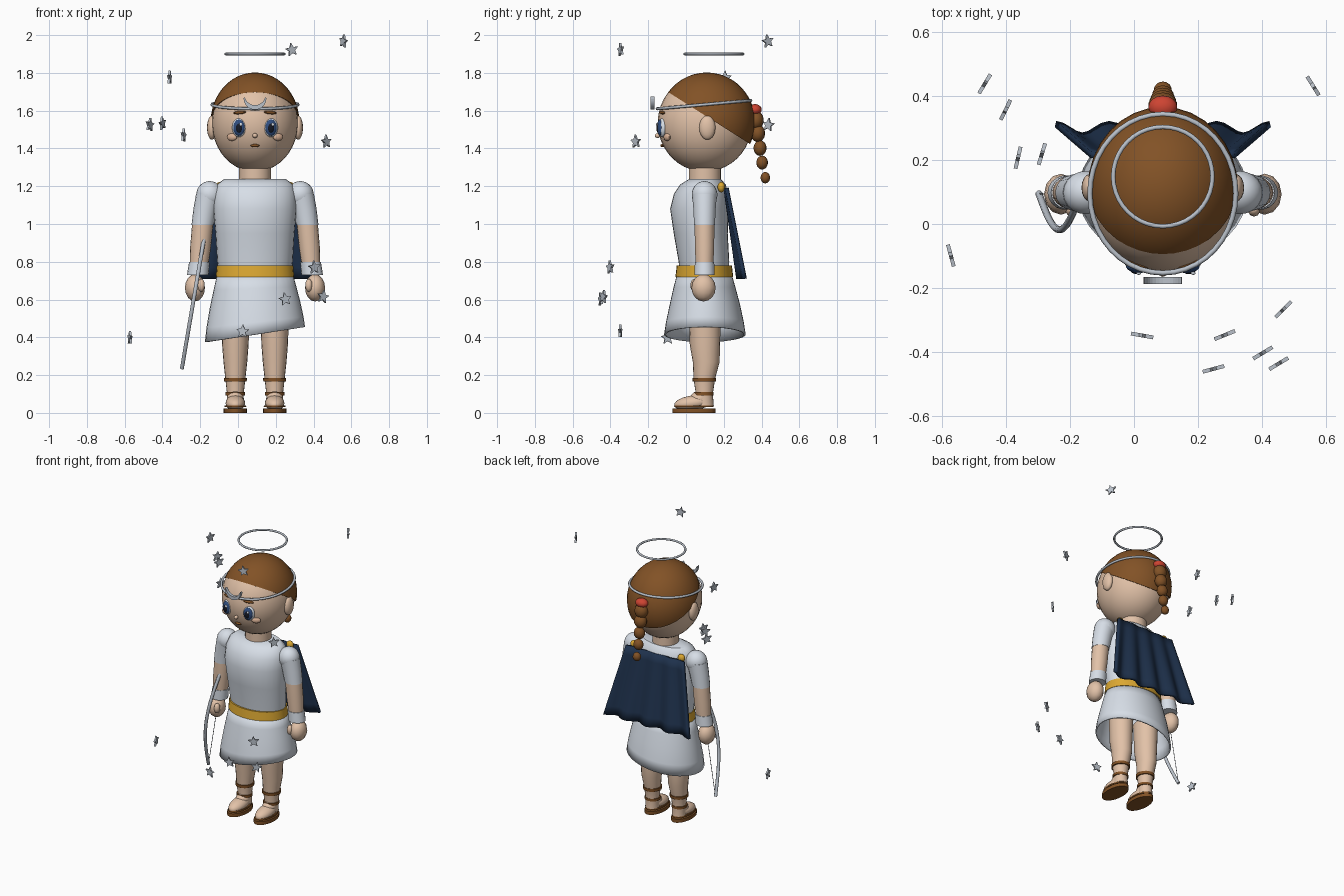
import bpy, bmesh, math
from mathutils import Matrix, Vector, Euler

if "Cube" in bpy.data.objects:
    bpy.data.objects.remove(bpy.data.objects["Cube"])

CX = 0.09  # the figure's mirror plane


def material(name, r, g, b):
    m = bpy.data.materials.new(name)
    lin = [((c / 255 + 0.055) / 1.055) ** 2.4 for c in (r, g, b)]
    m.diffuse_color = (*lin, 1)
    m.use_nodes = True
    m.node_tree.nodes["Principled BSDF"].inputs["Base Color"].default_value = m.diffuse_color
    return m


SKIN = material("skin", 226, 194, 168)
BLUSH = material("blush", 218, 178, 150)
HAIR = material("chestnut brown", 130, 82, 38)
CLOTH = material("white cloth", 216, 223, 232)
NAVY = material("navy cloth", 30, 49, 76)
GOLD = material("gold", 220, 168, 50)
SILVER = material("silver", 186, 193, 202)
RED = material("red", 206, 68, 50)
IRIS = material("iris blue", 48, 78, 128)
DARK = material("pupil dark", 20, 24, 36)


def finish(bm, name, mat, angle=40):
    bmesh.ops.recalc_face_normals(bm, faces=bm.faces)
    me = bpy.data.meshes.new(name)
    bm.to_mesh(me)
    bm.free()
    me.materials.append(mat)
    ob = bpy.data.objects.new(name, me)
    bpy.context.collection.objects.link(ob)
    if angle:
        bpy.ops.object.select_all(action='DESELECT')
        ob.select_set(True)
        bpy.context.view_layer.objects.active = ob
        bpy.ops.object.shade_smooth_by_angle(angle=math.radians(angle))
    return ob


def ball(name, loc, radii, mat, seg=20, rot=(0, 0, 0), angle=40):
    bm = bmesh.new()
    bmesh.ops.create_uvsphere(bm, u_segments=seg, v_segments=max(6, seg * 2 // 3), radius=1)
    bm.transform(Matrix.LocRotScale(Vector(loc), Euler(rot), Vector(radii)))
    return finish(bm, name, mat, angle)


def loft(name, rings, mat, seg=24, caps=True, slant=0):
    """Skin elliptical rings (cx, cy, z, rx, ry); slant tilts the last ring along x."""
    bm = bmesh.new()
    loops = []
    for i, (cx, cy, z, rx, ry) in enumerate(rings):
        k = slant * i / (len(rings) - 1)
        loop = []
        for j in range(seg):
            a = math.tau * j / seg
            dx = rx * math.cos(a)
            loop.append(bm.verts.new((cx + dx, cy + ry * math.sin(a), z + k * dx)))
        loops.append(loop)
    for a, b in zip(loops, loops[1:]):
        for j in range(seg):
            bm.faces.new((a[j], a[(j + 1) % seg], b[(j + 1) % seg], b[j]))
    if caps:
        bm.faces.new(loops[0])
        bm.faces.new(loops[-1])
    return finish(bm, name, mat)


def tube(name, pts, r, mat, cyclic=False):
    cu = bpy.data.curves.new(name, 'CURVE')
    cu.dimensions = '3D'
    cu.bevel_depth, cu.bevel_resolution, cu.use_fill_caps = r, 2, True
    sp = cu.splines.new('POLY')
    sp.points.add(len(pts) - 1)
    for p, co in zip(sp.points, pts):
        p.co = (*co, 1)
    sp.use_cyclic_u = cyclic
    sp.use_smooth = True
    cu.materials.append(mat)
    ob = bpy.data.objects.new(name, cu)
    bpy.context.collection.objects.link(ob)


def plate(name, outline, depth, mat, mtx):
    """Extrude an x-z outline along y, centred, then place it."""
    bm = bmesh.new()
    face = bm.faces.new([bm.verts.new((x, -depth / 2, z)) for x, z in outline])
    ext = bmesh.ops.extrude_face_region(bm, geom=[face])
    verts = [v for v in ext['geom'] if isinstance(v, bmesh.types.BMVert)]
    bmesh.ops.translate(bm, verts=verts, vec=(0, depth, 0))
    bm.transform(mtx)
    return finish(bm, name, mat, 0)


# head and neck
ball("head", (CX, 0.1, 1.535), (0.228, 0.25, 0.258), SKIN, 32)
loft("neck", [(CX, 0.1, 1.2, 0.085, 0.085), (CX, 0.1, 1.34, 0.085, 0.085)], SKIN)

# hair cap, cut by a plane sloping down to the nape
bm = bmesh.new()
bmesh.ops.create_uvsphere(bm, u_segments=32, v_segments=24, radius=1)
bm.transform(Matrix.LocRotScale(Vector((CX, 0.11, 1.54)), None, Vector((0.235, 0.256, 0.262))))
bmesh.ops.bisect_plane(bm, geom=bm.verts[:] + bm.edges[:] + bm.faces[:], dist=1e-5,
                       plane_co=(CX, 0.1, 1.575), plane_no=(0, 0.634, 1), clear_inner=True)
bmesh.ops.holes_fill(bm, edges=[e for e in bm.edges if e.is_boundary], sides=0)
finish(bm, "hair_cap", HAIR)

# braid with its tie
ball("braid_tie", (CX, 0.365, 1.605), (0.045, 0.036, 0.03), RED, 16)
for i, (y, z, r) in enumerate([(0.37, 1.55, .046), (0.38, 1.48, .043), (0.392, 1.402, .038),
                               (0.403, 1.325, .034), (0.42, 1.245, .028)]):
    ball(f"braid_bead_{i}", (CX, y, z), (r, r * 0.9, r * 1.08), HAIR, 14)

# face
ball("nose", (CX, -0.15, 1.468), (0.013, 0.015, 0.013), SKIN, 12)
ball("mouth", (CX, -0.126, 1.415), (0.024, 0.01, 0.008), HAIR, 12)
for s in (-1, 1):
    x = CX + s * 0.085
    ball("eye_white", (x, -0.126, 1.51), (0.038, 0.02, 0.05), CLOTH, 20, (0, 0, s * 0.3))
    ball("iris", (x, -0.137, 1.51), (0.031, 0.016, 0.043), IRIS, 20, (0, 0, s * 0.25))
    ball("pupil", (x, -0.146, 1.508), (0.019, 0.01, 0.027), DARK, 16, (0, 0, s * 0.25))
    ball("eye_glint", (x + 0.01, -0.154, 1.527), (0.008, 0.005, 0.009), CLOTH, 10)
    ball("brow", (CX + s * 0.08, -0.126, 1.59), (0.036, 0.014, 0.009), HAIR, 12, (0, s * 0.08, s * 0.3))
    ball("cheek", (CX + s * 0.122, -0.1, 1.46), (0.03, 0.014, 0.02), BLUSH, 14, (0, 0, s * 0.5))
    ball("ear", (CX + s * 0.228, 0.113, 1.51), (0.026, 0.043, 0.064), SKIN, 16)

# headband, crescent and halo
ang = [math.tau * i / 40 for i in range(40)]
tube("headband", [(CX + .228 * math.cos(a), .095 + .248 * math.sin(a), 1.632 + .022 * math.sin(a))
                  for a in ang], 0.008, SILVER, True)
tube("halo", [(CX + .155 * math.cos(a), .148 + .155 * math.sin(a), 1.9) for a in ang],
     0.007, SILVER, True)
outer = [math.radians(170 + 200 * i / 16) for i in range(17)]
inner = [math.radians(350 - 160 * i / 14) for i in range(1, 14)]
moon = [(.06 * math.cos(a), .06 * math.sin(a)) for a in outer]
moon += [(.056 * math.cos(a), .02 + .056 * math.sin(a)) for a in inner]
plate("crescent", moon, 0.022, SILVER, Matrix.Translation((CX, -0.177, 1.665)))

# tunic, skirt and belt
loft("tunic", [(CX, .097, .73, .19, .13), (CX, .095, .8, .2, .134), (CX, .078, .95, .209, .143),
               (CX, .07, 1.08, .22, .154), (CX, .08, 1.16, .217, .144), (CX, .09, 1.21, .2, .12),
               (CX, .1, 1.237, .165, .085)], CLOTH, 32)
skirt = loft("skirt", [(CX, .097, .745, .198, .142), (CX, .098, .66, .219, .165), (CX, .1, .57, .24, .187),
                       (CX, .1, .48, .257, .206), (CX, .1, .415, .265, .216)], CLOTH, 36, False, 0.15)
mod = skirt.modifiers.new("thickness", 'SOLIDIFY')
mod.thickness, mod.offset = 0.01, -1
loft("belt", [(CX, .097, .72, .207, .153), (CX, .097, .78, .202, .146)], GOLD, 32)

for s in (-1, 1):
    # arm
    def at(off, z, rx, ry=None, y=0.098, s=s):
        return (CX + s * off, y, z, rx, ry or rx)
    ball("shoulder", (CX + s * .24, .098, 1.155), (.071, .068, .072), CLOTH, 20)
    loft("sleeve", [at(.242, 1.16, .07, .067), at(.262, 1.08, .064, .06), at(.277, .995, .059, .056)],
         CLOTH, 18)
    loft("forearm", [at(.277, 1.0, .056, .053), at(.288, .88, .055, .052), at(.3, .74, .047, .045)],
         SKIN, 18)
    loft("cuff", [at(.294, .8, .055, .052), at(.303, .73, .057, .054)], CLOTH, 18)
    ball("hand", (CX + s * .318, .093, .662), (.053, .064, .072), SKIN, 12)
    ball("thumb", (CX + s * .285, .045, .675), (.02, .022, .035), SKIN, 10)
    ball("shoulder_pin", (CX + s * .185, .187, 1.195), (.026, .02, .028), GOLD, 14)

    # leg, foot and sandal
    def lg(cy, z, rx, ry, s=s):
        return (CX + s * .104, cy, z, rx, ry)
    loft("leg", [lg(.1, .56, .078, .086), lg(.1, .36, .07, .08), lg(.107, .27, .063, .071),
                 lg(.097, .18, .053, .057), lg(.097, .1, .044, .045), lg(.097, .04, .045, .05)], SKIN, 20)
    ball("foot", (CX + s * .104, .035, .052), (.052, .098, .04), SKIN, 18, (0.12, 0, 0))
    ball("instep", (CX + s * .104, .075, .075), (.045, .06, .045), SKIN, 16, (0.4, 0, 0))
    loft("sole", [lg(.042, 0, .062, .113), lg(.042, .024, .062, .113)], HAIR, 20)
    loft("sole_band", [lg(.042, .03, .058, .105), lg(.042, .04, .057, .103)], HAIR, 20)
    loft("ankle_strap", [lg(.094, .093, .052, .052), lg(.094, .11, .052, .052)], HAIR, 20)
    loft("calf_strap", [lg(.097, .166, .06, .062), lg(.097, .186, .061, .063)], HAIR, 20)

# cape: widening folded sheet hung behind the shoulders
bm = bmesh.new()
NU, NV = 32, 8
grid = []
for j in range(NV + 1):
    v = j / NV
    row = []
    for i in range(NU + 1):
        u = 2 * i / NU - 1
        fold = (0.004 + 0.014 * v) * math.cos(u * math.pi * 4)
        row.append(bm.verts.new((CX + u * (.225 + .11 * v), .212 + .082 * v + fold, 1.19 - .48 * v)))
    grid.append(row)
for j in range(NV):
    for i in range(NU):
        bm.faces.new((grid[j][i], grid[j][i + 1], grid[j + 1][i + 1], grid[j + 1][i]))
cape = finish(bm, "cape", NAVY)
mod = cape.modifiers.new("thickness", 'SOLIDIFY')
mod.thickness, mod.offset = 0.02, 0

# bow and string
top, low = Vector((-.17, .085, .98)), Vector((-.297, .095, .235))
bow = []
for i in range(25):
    t = i / 24
    bow.append(top.lerp(low, t) + Vector((0, -.108 * math.sin(math.pi * t), 0)))
tube("bow", bow, 0.011, SILVER)
tube("bow_string", [top, low], 0.002, SILVER)

# floating stars: x, y, z, heading in degrees
stars = [(-.362, .207, 1.775, 77), (-.467, .436, 1.525, 59), (-.4, .358, 1.532, 64),
         (-.288, .217, 1.468, 73), (-.572, -.098, .397, -75), (.285, -.346, 1.922, 22),
         (.558, .433, 1.967, -58), (.467, -.266, 1.436, 45), (.403, -.402, .77, 31),
         (.45, -.437, .615, 31), (.25, -.452, .602, 15), (.025, -.348, .432, -10)]
five = []
for i in range(10):
    r, a = (.037 if i % 2 == 0 else .017), math.pi / 2 + i * math.pi / 5
    five.append((r * math.cos(a), r * math.sin(a)))
for i, (x, y, z, h) in enumerate(stars):
    rot = Euler((0, 0.2 * math.sin(i * 2.3), math.radians(h))).to_matrix().to_4x4()
    plate(f"star_{i}", five, 0.012, SILVER, Matrix.Translation((x, y, z)) @ rot)
